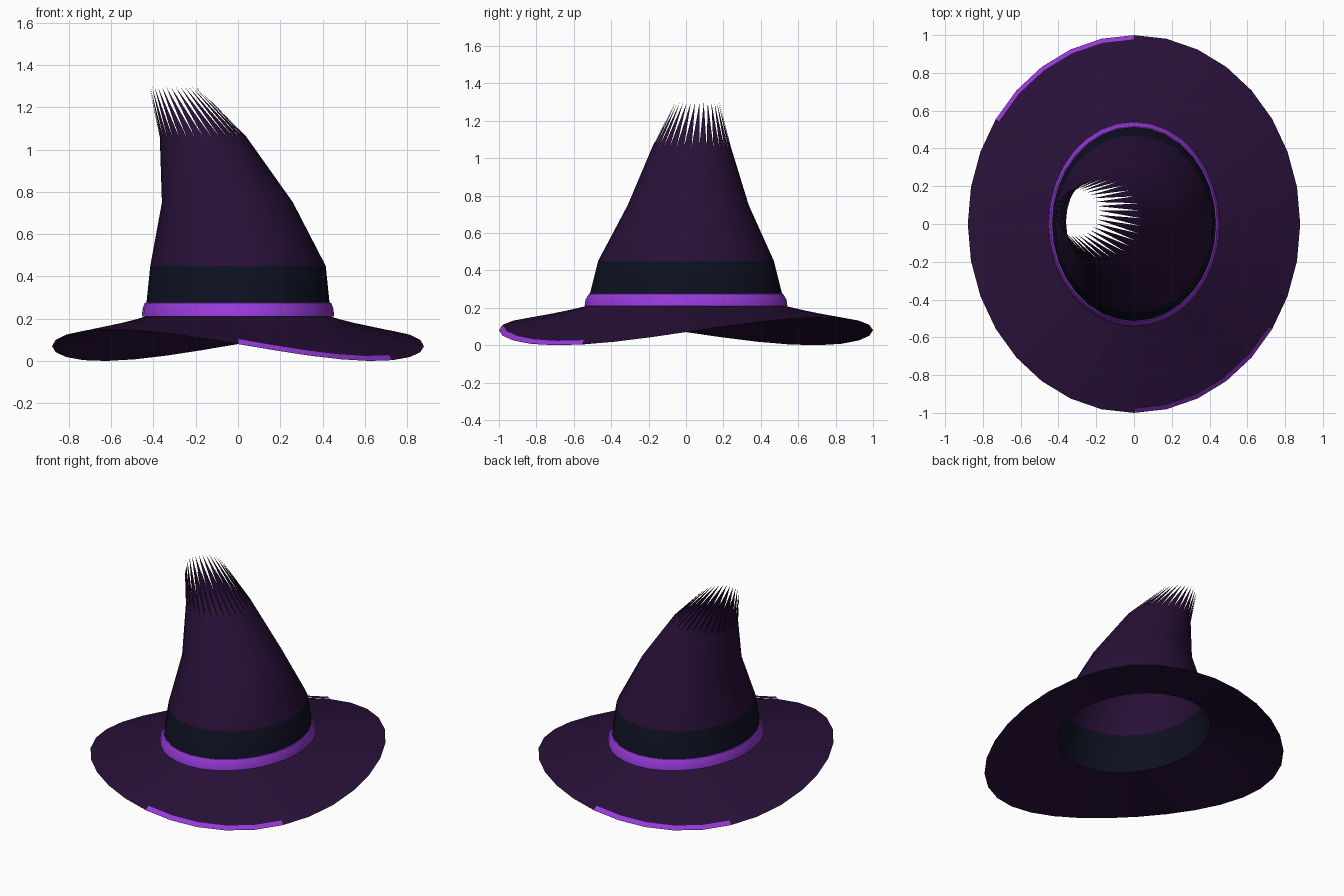
import bpy, math

if "Cube" in bpy.data.objects:
    bpy.data.objects.remove(bpy.data.objects["Cube"])

N = 32  # sides around the hat


def material(name, rgb):
    m = bpy.data.materials.new(name)
    m.diffuse_color = (*rgb, 1)
    m.use_nodes = True
    m.node_tree.nodes["Principled BSDF"].inputs["Base Color"].default_value = m.diffuse_color
    return m


dark_purple = material("dark purple", (0.021, 0.0052, 0.039))
navy = material("navy", (0.0042, 0.005, 0.015))
violet = material("bright violet", (0.31, 0.042, 0.70))


def build(name, verts, faces, mats, indices=None, angle=40):
    me = bpy.data.meshes.new(name)
    me.from_pydata(verts, [], faces)
    for m in mats:
        me.materials.append(m)
    if indices:
        for p, i in zip(me.polygons, indices):
            p.material_index = i
    ob = bpy.data.objects.new(name, me)
    bpy.context.collection.objects.link(ob)
    bpy.ops.object.select_all(action='DESELECT')
    ob.select_set(True)
    bpy.context.view_layer.objects.active = ob
    bpy.ops.object.shade_smooth_by_angle(angle=math.radians(angle))
    return ob


def ring(cx, cy, rx, ry, z, shift=0.0):
    return [(cx + rx * math.cos(a), cy + ry * math.sin(a), z)
            for a in (2 * math.pi * (i + shift) / N for i in range(N))]


def bridge(k):
    # quads between ring k and ring k + 1, facing outward
    return [(k * N + i, k * N + (i + 1) % N,
             (k + 1) * N + (i + 1) % N, (k + 1) * N + i) for i in range(N)]


# Crown: open bent cone, with a navy band in its lowest section
profile = [(0.0, 0.0, 0.44, 0.53, 0.21),
           (0.0, 0.0, 0.415, 0.47, 0.45),
           (-0.05, 0.012, 0.31, 0.323, 0.75),
           (-0.165, 0.03, 0.205, 0.21, 1.06)]
verts, faces, idx = [], [], []
for p in profile:
    verts += ring(*p)
for k in range(len(profile) - 1):
    faces += bridge(k)
    idx += [1 if k == 0 else 0] * N
build("crown", verts, faces, [dark_purple, navy], idx)

# Frayed tip: a circle of thin spikes leaning with the crown
verts = ring(*profile[-1]) + ring(-0.305, 0.06, 0.115, 0.12, 1.295, 0.5)
faces = [(i, (i + 1) % N, N + i) for i in range(N)]
build("frayed_tip", verts, faces, [dark_purple])


# Brim: wavy oval, raised in two opposite quarters and dipped in the others
def edge_z(a):
    return 0.07 + 0.075 * math.sin(2 * a) + 0.01 * math.sin(a) ** 2


verts, faces = [], []
for t in (1.0, 0.5, 0.0):
    for i in range(N):
        a = 2 * math.pi * i / N
        verts.append(((0.44 + 0.44 * t) * math.cos(a),
                      (0.53 + 0.47 * t) * math.sin(a),
                      0.21 + (edge_z(a) - 0.21) * t))
for k in range(2):
    faces += bridge(k)
build("brim", verts, faces, [dark_purple])

# Violet ribbon around the foot of the crown
verts = (ring(0, 0, 0.455, 0.542, 0.21) + ring(0, 0, 0.452, 0.537, 0.245)
         + ring(0, 0, 0.441, 0.518, 0.275) + ring(0, 0, 0.433, 0.513, 0.276))
build("ribbon", verts, bridge(0) + bridge(1) + bridge(2), [violet])

# Edge trims: slanted strips along the two dipped quarters
for name, start in (("back_edge_trim", 8), ("front_edge_trim", 24)):
    verts = []
    for s, dz in ((1.0, 0.002), (0.975, 0.026)):
        for i in range(6):
            a = 2 * math.pi * (start + i) / N
            verts.append((0.88 * s * math.cos(a), s * math.sin(a),
                          edge_z(a) + dz))
    faces = [(i, i + 1, i + 7, i + 6) for i in range(5)]
    build(name, verts, faces, [violet])
